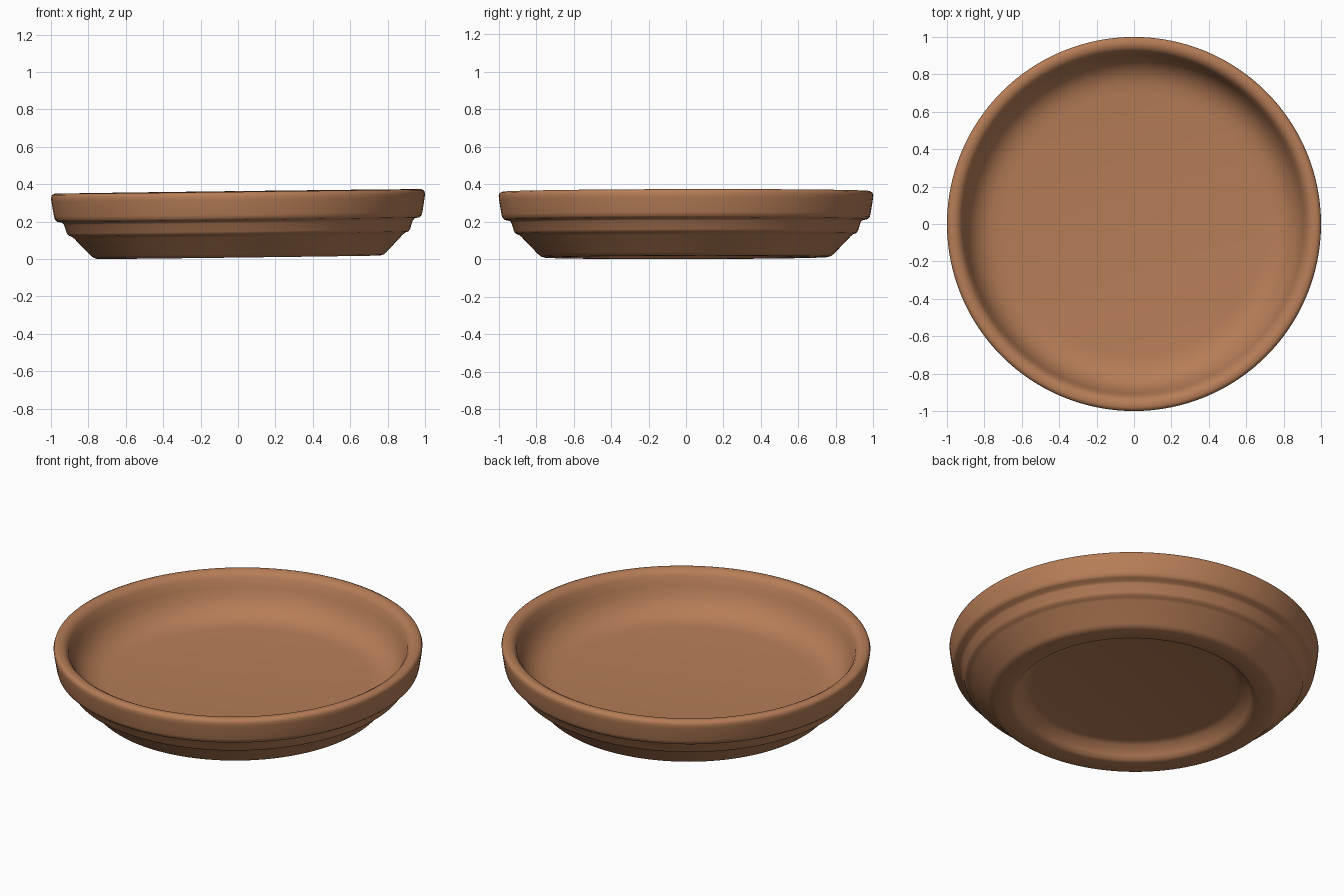
import bpy
import bmesh
import math
from mathutils import Vector, Matrix

cube = bpy.data.objects.get("Cube")
if cube:
    bpy.data.objects.remove(cube, do_unlink=True)

# Terracotta material
clay = bpy.data.materials.new("terracotta")
clay.use_nodes = True
color = (0.47, 0.205, 0.095, 1)
clay.diffuse_color = color
bsdf = clay.node_tree.nodes["Principled BSDF"]
bsdf.inputs["Base Color"].default_value = color
bsdf.inputs["Roughness"].default_value = 0.8

# Half section (radius, height) from the underside recess, up the outside, into the bowl
profile = [
    (0, 0.08), (0.56, 0.08), (0.6, 0.072), (0.635, 0.025), (0.65, 0.006), (0.67, 0),
    (0.755, 0), (0.775, 0.006), (0.79, 0.018), (0.88, 0.112), (0.893, 0.122),
    (0.908, 0.127), (0.918, 0.14), (0.932, 0.185), (0.942, 0.196),
    (0.968, 0.202), (0.98, 0.212), (0.985, 0.23), (0.998, 0.31),
    (1, 0.33), (0.995, 0.345), (0.98, 0.352), (0.955, 0.351), (0.935, 0.34),
    (0.92, 0.32), (0.905, 0.27), (0.885, 0.22), (0.855, 0.175),
    (0.81, 0.14), (0.76, 0.122), (0.7, 0.115), (0, 0.112),
]

# Saucer turned around the z axis
bm = bmesh.new()
verts = [bm.verts.new((r, 0, z)) for r, z in profile]
edges = [bm.edges.new(pair) for pair in zip(verts, verts[1:])]
bmesh.ops.spin(bm, geom=verts + edges, cent=(0, 0, 0), axis=(0, 0, 1),
               angle=math.tau, steps=128, use_merge=True)
bmesh.ops.remove_doubles(bm, verts=bm.verts, dist=0.0001)
bmesh.ops.recalc_face_normals(bm, faces=bm.faces)

# Slight lean to one side, then set on the ground
lean = Matrix.Rotation(-0.0125, 4, 'Y') @ Matrix.Rotation(0.002, 4, 'X')
bmesh.ops.transform(bm, matrix=lean, verts=bm.verts)
lo = Vector([min(v.co[i] for v in bm.verts) for i in range(3)])
hi = Vector([max(v.co[i] for v in bm.verts) for i in range(3)])
bmesh.ops.translate(bm, verts=bm.verts,
                    vec=(-(lo.x + hi.x) / 2, -(lo.y + hi.y) / 2, -lo.z))

mesh = bpy.data.meshes.new("plant_saucer")
bm.to_mesh(mesh)
bm.free()
mesh.materials.append(clay)
saucer = bpy.data.objects.new("plant_saucer", mesh)
bpy.context.collection.objects.link(saucer)
bpy.ops.object.select_all(action='DESELECT')
saucer.select_set(True)
bpy.context.view_layer.objects.active = saucer
bpy.ops.object.shade_smooth_by_angle(angle=math.radians(60))
